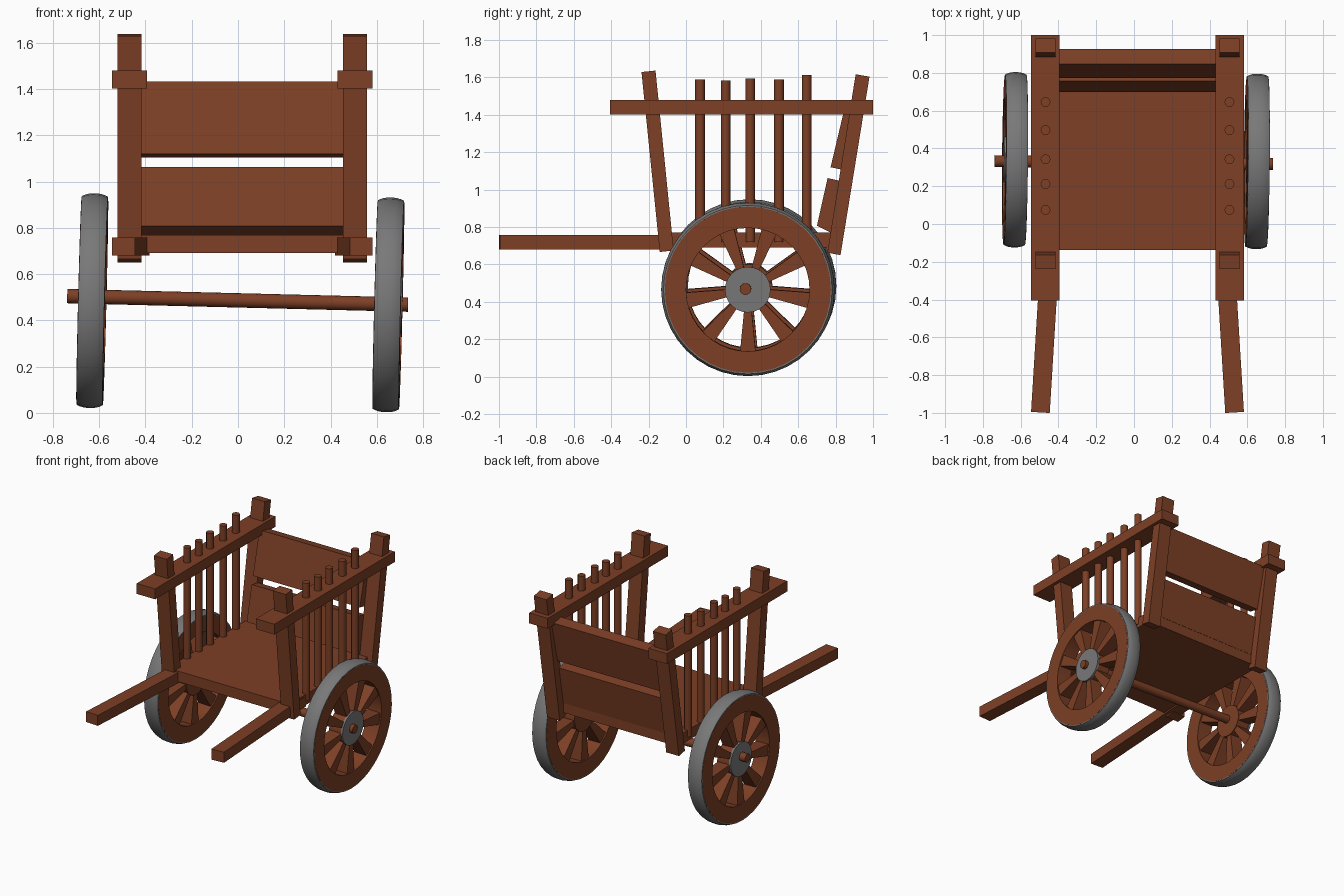
import bpy, bmesh, math
from mathutils import Matrix, Vector

if "Cube" in bpy.data.objects:
    bpy.data.objects.remove(bpy.data.objects["Cube"])

CX = 0.0185  # the cart body sits slightly off centre


def material(name, col):
    m = bpy.data.materials.new(name)
    m.diffuse_color = (*col, 1)
    m.use_nodes = True
    m.node_tree.nodes["Principled BSDF"].inputs["Base Color"].default_value = m.diffuse_color
    return m


WOOD = material("brown wood", (0.205, 0.050, 0.019))
IRON = material("grey iron", (0.19, 0.19, 0.19))


def finish(name, bm, mat, smooth=False, matrix=None):
    bmesh.ops.recalc_face_normals(bm, faces=bm.faces)
    me = bpy.data.meshes.new(name)
    for f in bm.faces:
        f.smooth = smooth
    bm.to_mesh(me)
    bm.free()
    if smooth:
        me.set_sharp_from_angle(angle=math.radians(35))
    me.materials.append(mat)
    ob = bpy.data.objects.new(name, me)
    bpy.context.collection.objects.link(ob)
    if matrix:
        ob.matrix_world = matrix
    return ob


def add_prism(bm, pts, x0, x1):
    """Side profile of (y, z) points extruded along x."""
    a = [bm.verts.new((x0, y, z)) for y, z in pts]
    b = [bm.verts.new((x1, y, z)) for y, z in pts]
    bm.faces.new(a)
    bm.faces.new(b[::-1])
    n = len(pts)
    for i in range(n):
        j = (i + 1) % n
        bm.faces.new((a[i], a[j], b[j], b[i]))


def prism(name, pts, x0, x1, mat=WOOD):
    bm = bmesh.new()
    add_prism(bm, pts, x0, x1)
    return finish(name, bm, mat)


def rect(y0, y1, z0, z1):
    return [(y0, z0), (y1, z0), (y1, z1), (y0, z1)]


def rod(name, p, q, r, segs, mat=WOOD, matrix=None):
    p, q = Vector(p), Vector(q)
    d = q - p
    bm = bmesh.new()
    bmesh.ops.create_cone(bm, cap_ends=True, segments=segs, radius1=r, radius2=r, depth=d.length)
    turn = Vector((0, 0, 1)).rotation_difference(d).to_matrix().to_4x4()
    bm.transform(Matrix.Translation((p + q) / 2) @ turn)
    return finish(name, bm, mat, True, matrix)


def add_lathe(bm, profile, segs=40):
    """Closed (x, radius) profile turned around the x axis."""
    rings = []
    for i in range(segs):
        t = math.tau * i / segs
        rings.append([bm.verts.new((x, r * math.cos(t), r * math.sin(t))) for x, r in profile])
    n = len(profile)
    for i in range(segs):
        a, b = rings[i], rings[(i + 1) % segs]
        for k in range(n):
            m = (k + 1) % n
            bm.faces.new((a[k], a[m], b[m], b[k]))


# floor
prism("floor", rect(-0.137, 0.78, 0.692, 0.77), CX - 0.50, CX + 0.50)

# tailboards, leaning back
prism("lower_tailboard", [(0.70, 0.807), (0.757, 1.062), (0.835, 1.045), (0.785, 0.765)],
      CX - 0.437, CX + 0.437)
prism("upper_tailboard", [(0.773, 1.12), (0.847, 1.432), (0.926, 1.415), (0.852, 1.103)],
      CX - 0.437, CX + 0.437)

for s, side in ((-1, "left"), (1, "right")):
    # top rail and slanted posts
    prism(side + "_rail", rect(-0.405, 1.0, 1.403, 1.48), CX + s * 0.412, CX + s * 0.563)
    prism(side + "_front_post", [(-0.14, 0.667), (-0.066, 0.675), (-0.163, 1.637), (-0.238, 1.629)],
          CX + s * 0.435, CX + s * 0.539)
    prism(side + "_rear_post", [(0.756, 0.663), (0.826, 0.65), (0.981, 1.604), (0.907, 1.617)],
          CX + s * 0.435, CX + s * 0.539)
    # side slats
    for i, (y, top) in enumerate(((0.075, 1.59), (0.212, 1.583), (0.343, 1.595), (0.497, 1.59), (0.645, 1.614))):
        x = CX + s * 0.487
        rod(f"{side}_slat_{i + 1}", (x, y, 0.72), (x, y, top), 0.026, 12)
    # pulling shaft, splayed outwards
    bm = bmesh.new()
    bmesh.ops.create_cube(bm, size=1)
    bm.transform(Matrix.Translation((CX + s * 0.482, -0.4735, 0.72))
                 @ Matrix.Rotation(s * math.radians(3.5), 4, 'Z')
                 @ Matrix.Diagonal((0.099, 1.05, 0.078, 1)))
    finish(side + "_shaft", bm, WOOD)

# axle
rod("axle", (-0.738, 0.333, 0.505), (0.735, 0.318, 0.468), 0.031, 16)

# wheels, tilted with the axle
H = 0.0565
tilt = Matrix.Rotation(0.025, 4, 'Y') @ Matrix.Rotation(-0.009, 4, 'Z')
for s, side, centre in ((-1, "left", (-0.63, 0.34, 0.485)), (1, "right", (0.65, 0.331, 0.467))):
    M = Matrix.Translation(centre) @ tilt
    # crowned tyre
    bm = bmesh.new()
    crown = [(H * k / 4, 0.464 - 0.013 * abs(k / 4) ** 2.5) for k in range(-4, 5)]
    add_lathe(bm, crown + [(H, 0.443), (-H, 0.443)])
    finish(side + "_tyre", bm, IRON, True, M)
    # wooden rim and tapered spokes
    bm = bmesh.new()
    w = H + 0.001
    add_lathe(bm, [(-w, 0.33), (-w, 0.444), (w, 0.444), (w, 0.33)])
    for i in range(9):
        t = math.radians(270 + 40 * i)
        pts = [(0.09, -0.018), (0.345, -0.043), (0.345, 0.043), (0.09, 0.018)]
        c, n = math.cos(t), math.sin(t)
        add_prism(bm, [(r * c - q * n, r * n + q * c) for r, q in pts], -0.048, 0.048)
    finish(side + "_wheel", bm, WOOD, True, M)
    # wooden hub with iron plate on the outside
    rod(side + "_hub", (-s * 0.054, 0, 0), (s * 0.045, 0, 0), 0.118, 24, WOOD, M)
    rod(side + "_hub_plate", (s * 0.044, 0, 0), (s * 0.06, 0, 0), 0.122, 24, IRON, M)
